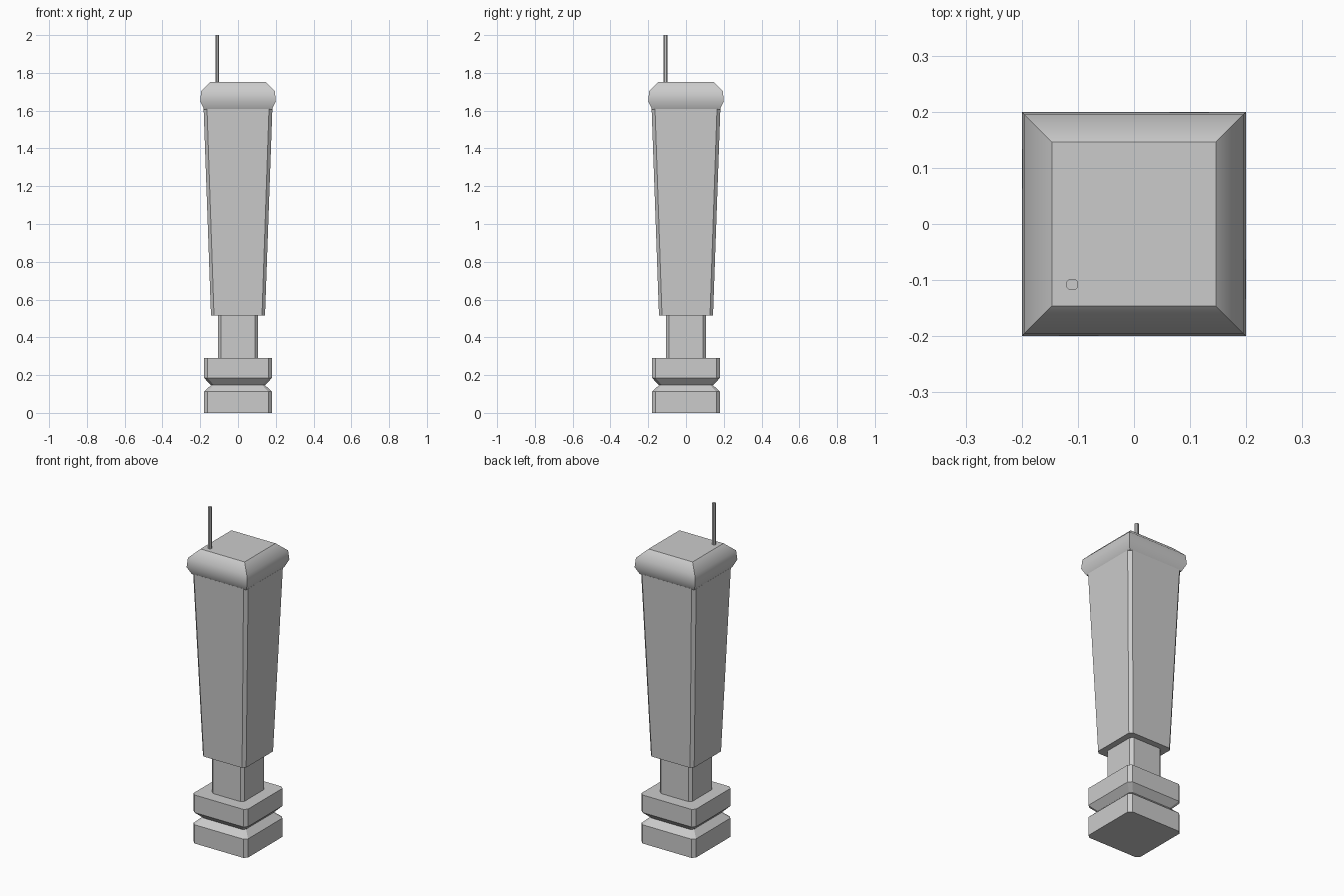
import bpy, bmesh
from math import radians

if "Cube" in bpy.data.objects:
    bpy.data.objects.remove(bpy.data.objects["Cube"])


def ring(half, cut):
    """Square outline, with clipped corners when cut > 0."""
    if cut == 0:
        return [(half, -half), (half, half), (-half, half), (-half, -half)]
    k = half - cut
    return [(k, -half), (half, -k), (half, k), (k, half),
            (-k, half), (-half, k), (-half, -k), (-k, -half)]


def loft(name, sections, centre=(0, 0), smooth=None):
    """Stack square sections (half width, corner cut, z) into a closed solid."""
    bm = bmesh.new()
    rings = [[bm.verts.new((x + centre[0], y + centre[1], z)) for x, y in ring(h, c)]
             for h, c, z in sections]
    n = len(rings[0])
    for low, high in zip(rings, rings[1:]):
        for i in range(n):
            j = (i + 1) % n
            bm.faces.new((low[i], low[j], high[j], high[i]))
    bm.faces.new(rings[0][::-1])
    bm.faces.new(rings[-1])
    mesh = bpy.data.meshes.new(name)
    bm.to_mesh(mesh)
    bm.free()
    obj = bpy.data.objects.new(name, mesh)
    bpy.context.collection.objects.link(obj)
    if smooth:
        bpy.ops.object.select_all(action='DESELECT')
        obj.select_set(True)
        bpy.context.view_layer.objects.active = obj
        bpy.ops.object.shade_smooth_by_angle(angle=radians(smooth))
    return obj


# Foot block with a V groove around it
loft("grooved_base", [(0.18, 0.018, 0), (0.18, 0.018, 0.112), (0.143, 0.015, 0.147),
                      (0.18, 0.018, 0.185), (0.18, 0.018, 0.29)])
# Narrow neck
loft("neck", [(0.107, 0.016, 0.29), (0.107, 0.016, 0.515)])
# Shaft widening upwards
loft("tapered_shaft", [(0.143, 0.016, 0.515), (0.182, 0.018, 1.61)])
# Cushion-shaped cap with mitred corners
loft("cap", [(0.18, 0, 1.607), (0.2, 0, 1.65), (0.195, 0, 1.705), (0.146, 0, 1.753)],
     smooth=43)
# Thin rod standing near one corner of the cap
loft("rod", [(0.01, 0.005, 1.75), (0.01, 0.005, 2.0)], centre=(-0.11, -0.108))
